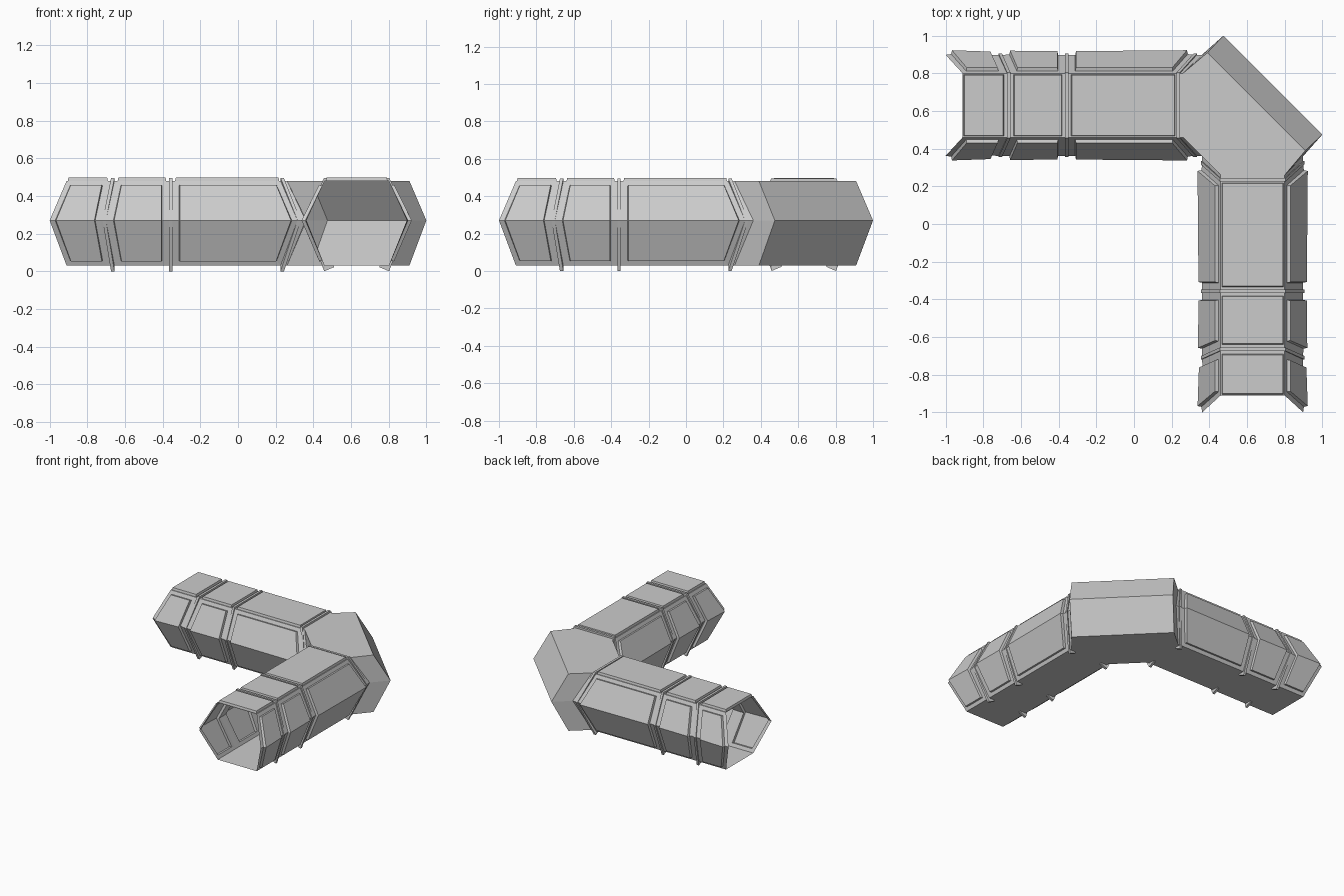
import bpy, bmesh

if "Cube" in bpy.data.objects:
    bpy.data.objects.remove(bpy.data.objects["Cube"])

C = 0.63                       # centre line of each arm
LOW, MID, TOP = 0.03, 0.27, 0.48
# hexagon: (offset across, height, 1 for the side corners)
HEX = [(-0.17, LOW, 0), (-0.268, MID, 1), (-0.17, TOP, 0),
       (0.17, TOP, 0), (0.268, MID, 1), (0.17, LOW, 0)]


def place(arm, h, t, z):
    """Map across/along/height to world; the two arms mirror over the diagonal."""
    return (C + h, t, z) if arm == 0 else (t, C + h, z)


def finish(bm, name):
    me = bpy.data.meshes.new(name)
    bm.to_mesh(me)
    bm.free()
    ob = bpy.data.objects.new(name, me)
    bpy.context.collection.objects.link(ob)
    return ob


def build_tunnel(arm, name):
    # stations: (t of top and bottom corners, t of side corners, panel follows)
    stations = [(-0.91, -1.0, True), (-0.685, -0.73, False),
                (-0.645, -0.69, True), (-0.375, -0.375, False),
                (-0.34, -0.34, True), (0.225, 0.315, False),
                (0.26, 0.36, False)]
    bm = bmesh.new()
    rings = [[bm.verts.new(place(arm, h, tm if m else tt, z)) for h, z, m in HEX]
             for tt, tm, _ in stations]
    regions = []
    for a, b, st in zip(rings, rings[1:], stations):
        f = [bm.faces.new((a[i], a[(i + 1) % 6], b[(i + 1) % 6], b[i]))
             for i in range(6)]
        if st[2]:
            regions += [([f[0], f[1]], 0.028), ([f[3], f[4]], 0.028), ([f[2]], 0.006)]
    bm.normal_update()
    # make the faces point outwards (top face must look up)
    if regions[2][0][0].normal.z < 0:
        bmesh.ops.reverse_faces(bm, faces=bm.faces[:])
    bm.normal_update()
    # raised armour panels
    for faces, margin in regions:
        bmesh.ops.inset_region(bm, faces=faces, use_boundary=True,
                               use_even_offset=True, thickness=margin, depth=0)
        bmesh.ops.inset_region(bm, faces=faces, use_boundary=True,
                               use_even_offset=True, thickness=0.004, depth=0.018)
    finish(bm, name)


def build_rib(arm, t_top, t_mid, name):
    # thin band over the joint, ending in small hooked feet underneath
    half = [((0.12, LOW), (0.12, 0.022), 0), ((0.17, LOW), (0.172, 0.0), 0),
            ((0.268, MID), (0.275, MID), 1), ((0.17, TOP), (0.174, 0.495), 0)]
    path = half + [((-i[0], i[1]), (-o[0], o[1]), m) for i, o, m in reversed(half)]
    bm = bmesh.new()
    secs = []
    for inner, outer, m in path:
        t = t_mid if m else t_top
        secs.append([bm.verts.new(place(arm, p[0], t + d, p[1]))
                     for p, d in ((inner, -0.009), (outer, -0.009),
                                  (outer, 0.009), (inner, 0.009))])
    for a, b in zip(secs, secs[1:]):
        for i in range(4):
            j = (i + 1) % 4
            bm.faces.new((a[i], a[j], b[j], b[i]))
    bm.faces.new(secs[0])
    bm.faces.new(secs[-1])
    bmesh.ops.recalc_face_normals(bm, faces=bm.faces[:])
    finish(bm, name)


def build_elbow():
    bm = bmesh.new()

    def face(*pts):
        bm.faces.new([bm.verts.new(p) for p in pts])

    for z in (TOP, LOW):
        # floor or roof plate
        face(*[(x, y, z) for x, y in ((0.26, 0.46), (0.46, 0.26), (0.80, 0.26),
                                      (0.91, 0.39), (0.39, 0.91), (0.26, 0.80))])
        # outer diagonal wall
        face((0.91, 0.39, z), (0.39, 0.91, z), (0.475, 1.0, MID), (1.0, 0.475, MID))
        # inner corner web
        face((0.26, 0.46, z), (0.46, 0.26, z), (0.362, 0.362, MID))
        # end cheeks
        for s in (1, -1):
            face(*[(*p[::s], h) for p, h in (((0.80, 0.26), z), ((0.91, 0.39), z),
                                            ((1.0, 0.475), MID), ((0.898, 0.36), MID))])
    bmesh.ops.remove_doubles(bm, verts=bm.verts[:], dist=0.001)
    bmesh.ops.recalc_face_normals(bm, faces=bm.faces[:])
    finish(bm, "elbow")


for arm, label in enumerate(("front", "left")):
    build_tunnel(arm, label + "_tunnel")
    for n, (tt, tm) in enumerate(((-0.665, -0.71), (-0.358, -0.358), (0.235, 0.325))):
        build_rib(arm, tt, tm, f"{label}_rib_{n + 1}")
build_elbow()
